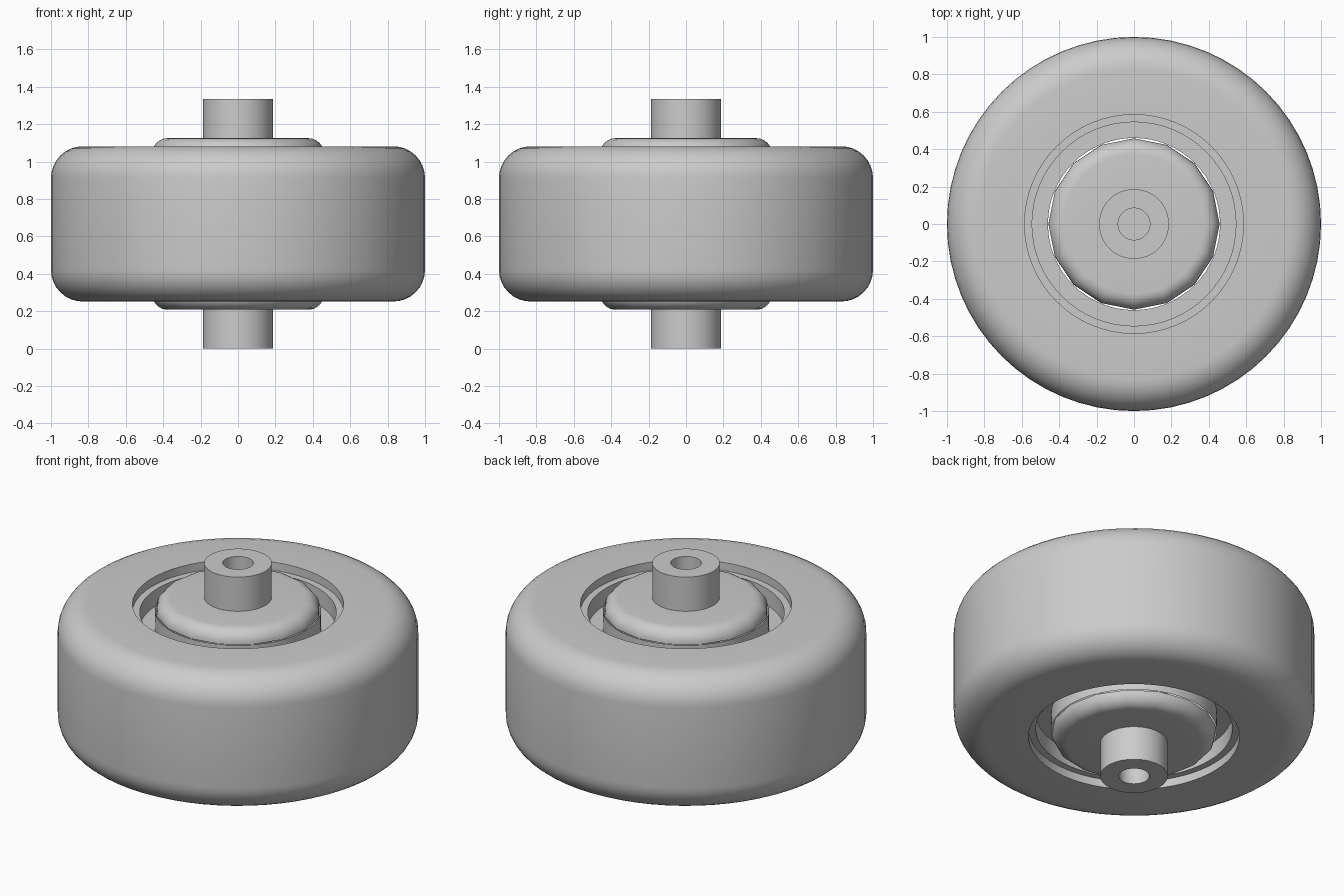
import bpy
import math

MID = 0.667  # height of the mirror plane

cube = bpy.data.objects.get("Cube")
if cube:
    bpy.data.objects.remove(cube, do_unlink=True)

grey = bpy.data.materials.new("plain grey")
grey.use_nodes = True
colour = (0.6, 0.6, 0.6, 1)
grey.diffuse_color = colour
grey.node_tree.nodes["Principled BSDF"].inputs["Base Color"].default_value = colour


def fillet(r, z, size, steps=8):
    """Rounded outer corner, running from the flat top down to the side."""
    return [(r - size + size * math.sin(a), z - size + size * math.cos(a))
            for a in (math.pi / 2 * i / steps for i in range(steps + 1))]


def lathe(name, profile, sides, closed=False):
    """Spin (radius, height) points around z; points on the axis become tips."""
    verts, rings, faces = [], [], []
    for r, z in profile:
        count = 1 if r == 0 else sides
        rings.append([len(verts) + i for i in range(count)])
        verts += [(r * math.cos(math.tau * i / sides),
                   r * math.sin(math.tau * i / sides), z + MID) for i in range(count)]
    pairs = list(zip(rings, rings[1:]))
    if closed:
        pairs.append((rings[-1], rings[0]))
    for a, b in pairs:
        for i in range(sides):
            j = (i + 1) % sides
            quad = [a[i % len(a)], b[i % len(b)], b[j % len(b)], a[j % len(a)]]
            faces.append(list(dict.fromkeys(quad)))
    mesh = bpy.data.meshes.new(name)
    mesh.from_pydata(verts, [], faces)
    mesh.materials.append(grey)
    obj = bpy.data.objects.new(name, mesh)
    bpy.context.collection.objects.link(obj)
    bpy.ops.object.select_all(action="DESELECT")
    obj.select_set(True)
    bpy.context.view_layer.objects.active = obj
    bpy.ops.object.shade_smooth_by_angle(angle=math.radians(35))
    return obj


def mirrored(half):
    """Continue a top-half profile with its reflection below."""
    return half + [(r, -z) for r, z in reversed(half)]


# Tyre with rounded shoulders and a stepped recess on each side
tyre_half = [(0.46, 0.265), (0.545, 0.265), (0.545, 0.365), (0.585, 0.365),
             (0.585, 0.415)] + fillet(1.0, 0.415, 0.17)
lathe("tyre", mirrored(tyre_half), 64)

# Hub barrel and its coarser rounded caps
lathe("hub_barrel", [(0.46, 0.378), (0.46, -0.378)], 64)
cap = [(0.18, 0.458)] + fillet(0.458, 0.458, 0.08)
lathe("upper_hub_cap", cap, 16)
lathe("lower_hub_cap", [(r, -z) for r, z in reversed(cap)], 16)

# Axle with a blind hole in each end
axle_half = [(0, 0.3), (0.085, 0.3), (0.085, MID), (0.187, MID)]
lathe("axle", mirrored(axle_half), 48)
